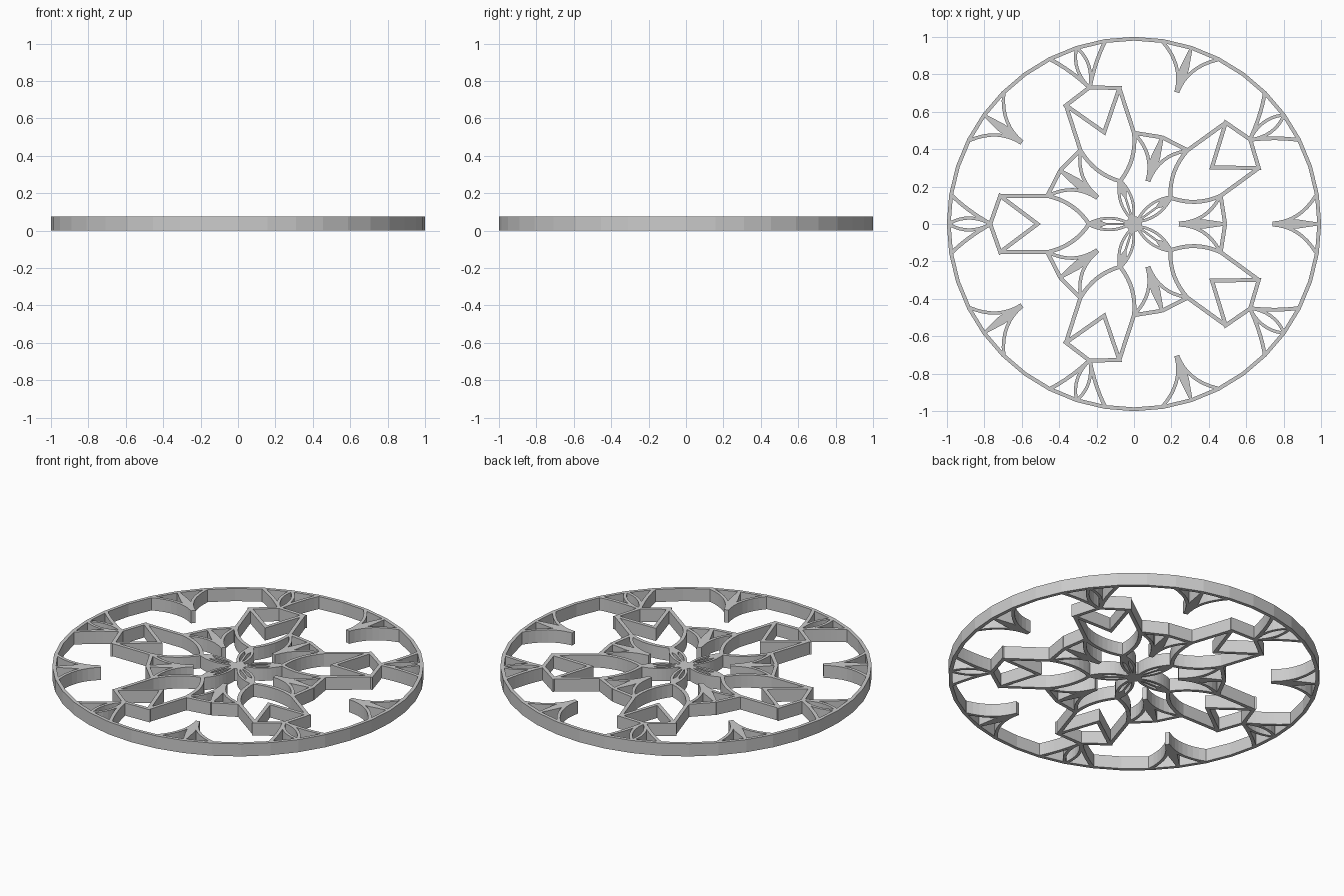
import bpy, bmesh, math
from mathutils import Vector, Matrix
from mathutils.geometry import delaunay_2d_cdt

if "Cube" in bpy.data.objects:
    bpy.data.objects.remove(bpy.data.objects["Cube"])

HEIGHT = 0.075
W = 0.021
polys = []          # overlapping 2D pieces, merged into one outline later


def add_poly(pts):
    area = sum(a.x * b.y - b.x * a.y for a, b in zip(pts, pts[1:] + pts[:1]))
    polys.append(pts if area > 0 else pts[::-1])


def curve(a, c, b, n=8):
    """Quadratic curve from a to b with control point c."""
    a, b, c = Vector(a), Vector(b), Vector(c)
    return [a * (1 - t) ** 2 + c * 2 * t * (1 - t) + b * t * t
            for t in (i / n for i in range(n + 1))]


def stroke(pts, w=W, closed=False):
    """Mitred ribbon along a path."""
    pts = [Vector(p) for p in pts]
    n = len(pts)
    sides = []
    for i, p in enumerate(pts):
        prev = pts[i - 1] if closed or i > 0 else None
        nxt = pts[(i + 1) % n] if closed or i < n - 1 else None
        d1 = (p - prev).normalized() if prev is not None else (nxt - p).normalized()
        d2 = (nxt - p).normalized() if nxt is not None else d1
        n1, n2 = Vector((-d1.y, d1.x)), Vector((-d2.y, d2.x))
        m = (n1 + n2).normalized()
        off = m * (w / 2 / max(m.dot(n1), 0.2))
        sides.append((p + off, p - off))
    for i in range(n if closed else n - 1):
        (a, b), (c, d) = sides[i], sides[(i + 1) % n]
        add_poly([a, b, d, c])


def polar(r, deg):
    t = math.radians(deg)
    return Vector((r * math.cos(t), r * math.sin(t)))


def mirrored(pts):
    return [Vector((p[0], -p[1])) for p in pts]


def both(pts, w=W):
    stroke(pts, w)
    stroke(mirrored(pts), w)


def spike(tip, length, end):
    """Tapered spur with two flaring curves that meet the rim."""
    both(curve((tip, 0.004), (tip + 0.6 * length, 0.012), end), 0.018)
    half = [(tip, 0.008), (tip + 0.38 * length, 0.024),
            (tip + 0.55 * length, 0.024), (tip + length, 0.008)]
    add_poly([Vector(p) for p in half] + mirrored(half)[::-1])


def arm():
    # central leaf with rib
    both(curve((0.02, 0), (0.13, 0.062), (0.25, 0), 10), 0.015)
    half = [(0.0, 0.006), (0.15, 0.006), (0.18, 0.018), (0.245, 0.006)]
    add_poly([Vector(p) for p in half] + mirrored(half)[::-1])
    # petal curves and straight rails
    corner = polar(0.487, 18)
    both(curve((0.24, 0), (0.32, 0.12), corner))
    both([corner, (0.715, 0.15)])
    # arrow-shaped kite
    stroke([(0.515, 0), (0.715, 0.15), (0.768, 0), (0.715, -0.15)], W, True)
    # outer fan and slim leaf reaching the ring
    both(curve((0.765, 0), (0.89, 0.07), polar(0.988, 9)), 0.02)
    both(curve((0.765, 0), (0.88, 0.062), (0.985, 0.004)), 0.017)


def gap():
    # shallow inner chord with spike, and outer rim spike
    both([polar(0.487, 18), (0.487, 0)])
    spike(0.24, 0.25, polar(0.48, 17.5))
    spike(0.74, 0.245, polar(0.985, 9))


# five-fold pattern
for k in range(5):
    for build, base in ((arm, 36), (gap, 0)):
        start = len(polys)
        build()
        rot = Matrix.Rotation(math.radians(base + 72 * k), 2)
        polys[start:] = [[rot @ p for p in poly] for poly in polys[start:]]

# hub and faceted outer ring
add_poly([polar(0.042, i * 18) for i in range(20)])
stroke([polar(0.99, i * 9) for i in range(40)], 0.02, True)

# merge all pieces into a single flat outline
verts, faces = [], []
for poly in polys:
    faces.append(list(range(len(verts), len(verts) + len(poly))))
    verts += poly
res = delaunay_2d_cdt(verts, [], faces, 0, 1e-5)
bm = bmesh.new()
bv = [bm.verts.new((p.x, p.y, 0)) for p in res[0]]
for f, orig in zip(res[2], res[5]):
    if orig:
        bm.faces.new([bv[i] for i in f])
bmesh.ops.delete(bm, geom=[v for v in bm.verts if not v.link_faces], context='VERTS')

# extrude to full thickness
bmesh.ops.recalc_face_normals(bm, faces=bm.faces)
out = bmesh.ops.extrude_face_region(bm, geom=bm.faces[:], use_keep_orig=True)
bmesh.ops.translate(bm, vec=(0, 0, HEIGHT),
                    verts=[g for g in out['geom'] if isinstance(g, bmesh.types.BMVert)])
bmesh.ops.recalc_face_normals(bm, faces=bm.faces)
bmesh.ops.dissolve_limit(bm, angle_limit=0.001, verts=bm.verts, edges=bm.edges)
mesh = bpy.data.meshes.new("openwork_rosette")
bm.to_mesh(mesh)
bm.free()
bpy.context.collection.objects.link(bpy.data.objects.new("openwork_rosette", mesh))
